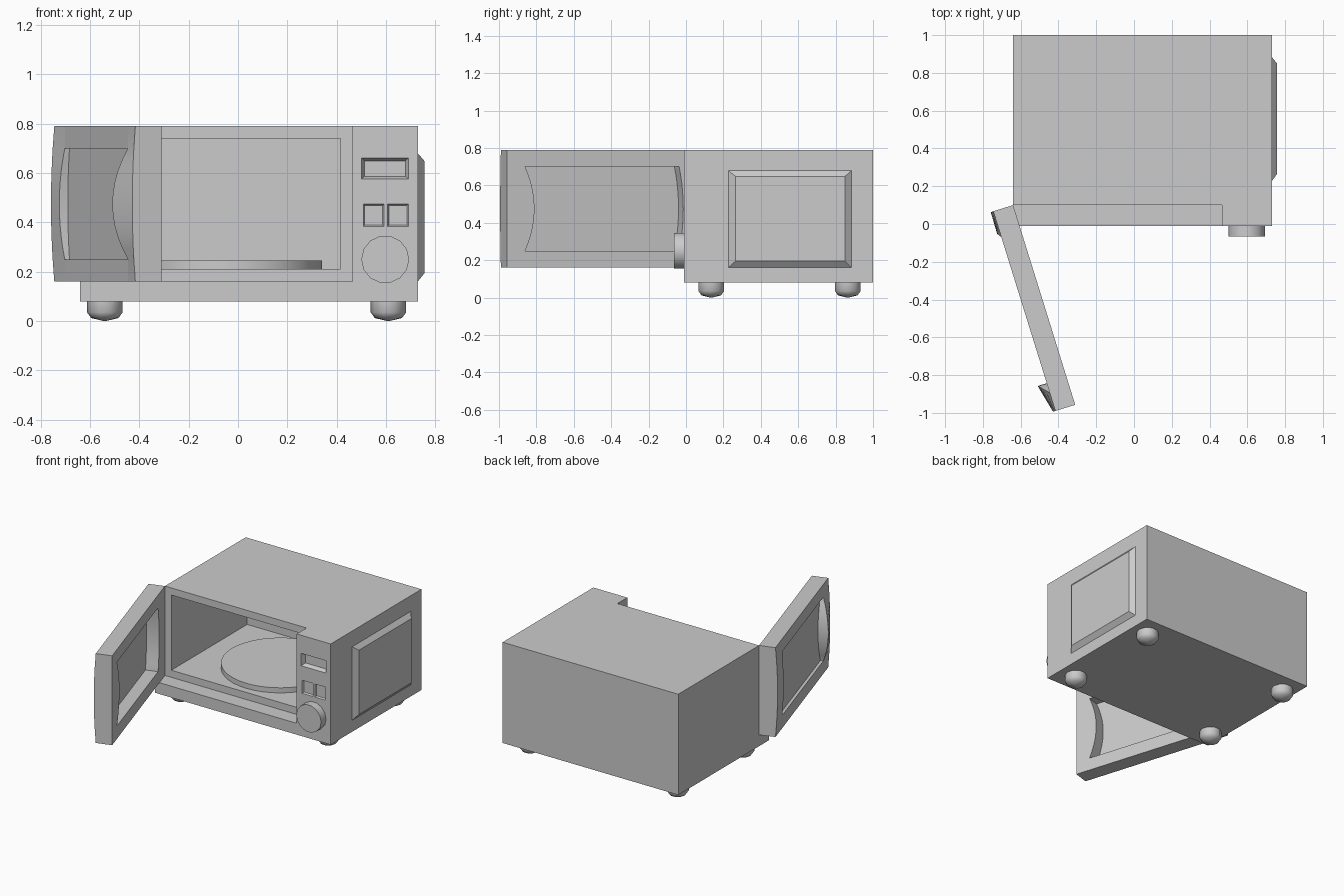
import bpy, bmesh, math
from mathutils import Matrix, Vector

if "Cube" in bpy.data.objects:
    bpy.data.objects.remove(bpy.data.objects["Cube"])


def loft(name, rings, smooth=None):
    """Closed solid through a list of equal-length point rings."""
    bm = bmesh.new()
    vs = [[bm.verts.new(p) for p in r] for r in rings]
    n = len(vs[0])
    for a, b in zip(vs, vs[1:]):
        for i in range(n):
            j = (i + 1) % n
            bm.faces.new((a[i], a[j], b[j], b[i]))
    bm.faces.new(vs[0][::-1])
    bm.faces.new(vs[-1])
    bmesh.ops.recalc_face_normals(bm, faces=bm.faces)
    me = bpy.data.meshes.new(name)
    bm.to_mesh(me)
    bm.free()
    ob = bpy.data.objects.new(name, me)
    bpy.context.collection.objects.link(ob)
    if smooth:
        bpy.ops.object.select_all(action='DESELECT')
        bpy.context.view_layer.objects.active = ob
        ob.select_set(True)
        bpy.ops.object.shade_smooth_by_angle(angle=math.radians(smooth))
    return ob


def rect(u0, u1, v0, v1, f):
    return [f(u0, v0), f(u1, v0), f(u1, v1), f(u0, v1)]


def box(name, x0, x1, y0, y1, z0, z1):
    return loft(name, [rect(x0, x1, y0, y1, lambda u, v, z=z: (u, v, z)) for z in (z0, z1)])


def lathe(name, profile, sides, loc, rot=None, smooth=40):
    """Solid of revolution from (radius, height) pairs."""
    rings = [[(r * math.cos(math.tau * i / sides), r * math.sin(math.tau * i / sides), h)
              for i in range(sides)] for r, h in profile]
    ob = loft(name, rings, smooth)
    m = Matrix.Translation(loc) @ (rot or Matrix())
    ob.data.transform(m)
    return ob


def cut(target, cutter):
    mod = target.modifiers.new("cut", 'BOOLEAN')
    mod.operation, mod.solver, mod.object = 'DIFFERENCE', 'EXACT', cutter
    bpy.context.view_layer.objects.active = target
    bpy.ops.object.modifier_apply(modifier=mod.name)
    bpy.data.objects.remove(cutter)


# Casing with door recess and cooking cavity
FRONT = -0.01
casing = box("casing", -0.64, 0.73, FRONT, 1.0, 0.08, 0.79)
cut(casing, box("recess_cutter", -0.8, 0.465, -0.2, 0.10, 0.16, 0.9))
cut(casing, box("cavity_cutter", -0.59, 0.415, 0.0, 0.945, 0.21, 0.74))


# Sunken display and two sunken buttons on the control panel
def sink(x0, x1, z0, z1, depth, inset):
    rings = []
    for y, i in ((FRONT - 0.02, 0), (FRONT, 0), (FRONT + depth, inset)):
        rings.append(rect(x0 + i, x1 - i, z0 + i, z1 - i, lambda u, v, y=y: (u, y, v)))
    cut(casing, loft("panel_cutter", rings))


sink(0.50, 0.692, 0.575, 0.662, 0.03, 0.012)
for x in (0.508, 0.606):
    sink(x, x + 0.085, 0.383, 0.475, 0.012, 0.006)

# Timer knob
lathe("timer_knob", [(0.097, 0), (0.097, 0.055)], 14, (0.597, FRONT, 0.25),
      Matrix.Rotation(math.pi / 2, 4, 'X'))

# Turntable
lathe("turntable", [(0.38, 0), (0.38, 0.036)], 40, (-0.04, 0.53, 0.21))

# Raised side panel
loft("side_panel", [rect(y0, y1, z0, z1, lambda u, v, x=x: (x, u, v))
                    for x, y0, y1, z0, z1 in ((0.725, 0.22, 0.89, 0.155, 0.685),
                                              (0.757, 0.265, 0.85, 0.195, 0.648))])

# Feet
for side, x in (("left", -0.54), ("right", 0.61)):
    for end, y in (("front", 0.135), ("back", 0.865)):
        lathe(f"foot_{end}_{side}", [(0.072, 0.085), (0.072, 0.035), (0.055, 0.012), (0.004, 0.0)],
              10, (x, y, 0), smooth=60)

# Open door, modelled in (along, outward) coordinates from the hinge
HINGE = Vector((-0.64, 0.10, 0))
ALONG = Vector((0.297, -0.955, 0))
OUT = Vector((-0.955, -0.297, 0))
Z0, Z1, W0, W1 = 0.16, 0.79, 0.25, 0.70
WIDTH, THICK = 1.107, 0.11


def door_pt(a, p, z):
    return HINGE + ALONG * a + OUT * p + Vector((0, 0, z))


def arch(z, lo, hi):
    t = (2 * z - lo - hi) / (hi - lo)
    return max(0.0, 1 - t * t)


levels = [Z0] + [W0 + (W1 - W0) * i / 10 for i in range(11)] + [Z1]
hinge_rings, handle_rings = [], []
for z in levels:
    c, e = arch(z, W0, W1), arch(z, Z0, Z1)
    a = 0.143 - 0.023 * c
    hinge_rings.append([door_pt(0, 0, z), door_pt(a, 0, z),
                        door_pt(a, THICK + 0.016 * c, z), door_pt(0, THICK + 0.014 * e, z)])
    a = 1.005 - 0.052 * c
    handle_rings.append([door_pt(WIDTH, 0, z), door_pt(a, 0, z),
                         door_pt(a, THICK + 0.05 * c, z), door_pt(WIDTH, THICK + 0.013 * e, z)])
loft("door_hinge_stile", hinge_rings, 30)
loft("door_handle_stile", handle_rings, 30)


# Door rails and window pane
def door_box(name, a0, a1, p0, p1, z0, z1):
    loft(name, [rect(a0, a1, p0, p1, lambda u, v, z=z: door_pt(u, v, z)) for z in (z0, z1)])


door_box("door_bottom_rail", 0.143, 1.005, 0, THICK, Z0, W0)
door_box("door_top_rail", 0.143, 1.005, 0, THICK, W1, Z1)
door_box("door_window", 0.12, 1.005, 0.085, 0.09, W0, W1)
